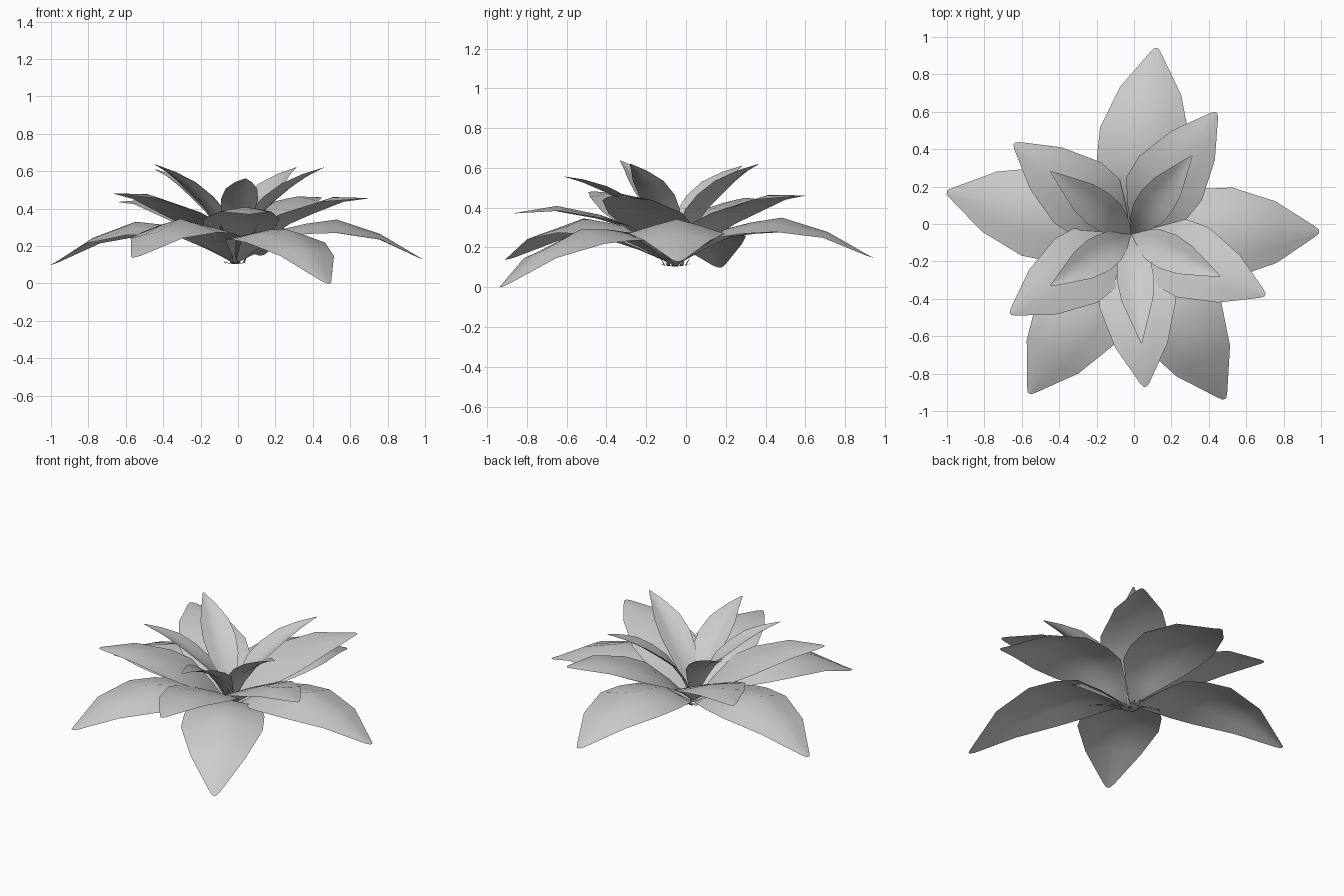
import bpy, math
from mathutils import Vector

if "Cube" in bpy.data.objects:
    bpy.data.objects.remove(bpy.data.objects["Cube"])

CENTRE = Vector((-0.015, -0.055, 0))
COLS = (-1, -0.5, 0, 0.5, 1)


def make_mesh(name, verts, faces):
    me = bpy.data.meshes.new(name)
    me.from_pydata(verts, [], faces)
    ob = bpy.data.objects.new(name, me)
    bpy.context.collection.objects.link(ob)
    for p in me.polygons:
        p.use_smooth = True
    return ob


def leaf(name, tip, rows):
    """Leaf sheet. rows: (fraction of length, half width, midrib z, edge lift)."""
    axis = Vector((tip[0], tip[1], 0)) - CENTRE
    side = Vector((-axis.y, axis.x, 0)).normalized()
    dz = tip[2] - rows[-1][2]
    verts, faces = [], []
    for t, w, z, lift in rows:
        for u in COLS:
            p = CENTRE + axis * t + side * (w * u)
            p.z = z + dz * t ** 1.5 + lift * abs(u) ** 1.15
            verts.append(p)
    n = len(COLS)
    for i in range(len(rows) - 1):
        for j in range(n - 1):
            a = i * n + j
            faces.append((a, a + n, a + n + 1, a + 1))
    return make_mesh(name, verts, faces)


# Outer tier: broad drooping leaves, ridge along the midrib
outer_rows = [(0, .015, .11, 0), (.06, .05, .145, 0), (.14, .12, .21, -.015),
              (.25, .205, .29, -.04), (.38, .237, .32, -.055),
              (.54, .242, .342, -.072), (.77, .165, .265, -.03),
              (.975, .03, .143, -.005), (1, .01, .13, 0)]
outer_tips = [(.12, .94, .15), (.99, -.04, .13), (.485, -.935, 0),
              (-.56, -.905, .14), (-1.0, .17, .10)]

# Middle tier: raised leaves with a slight ridge
middle_rows = [(0, .015, .12, 0), (.06, .04, .16, 0), (.14, .10, .225, 0),
               (.29, .195, .325, -.008), (.46, .205, .39, -.018),
               (.73, .14, .462, -.025), (.975, .025, .457, -.003),
               (1, .008, .455, 0)]
middle_tips = [(.44, .595, .46), (.70, -.38, .455), (.06, -.87, .37),
               (-.66, -.48, .48), (-.64, .43, .435)]

# Inner tier: narrow, steep, cupped leaves
inner_rows = [(0, .012, .13, 0), (.06, .035, .20, .005), (.13, .06, .27, .02),
              (.25, .09, .36, .03), (.41, .10, .43, .035), (.60, .085, .505, .03),
              (.80, .045, .57, .015), (.97, .01, .615, 0), (1, .004, .62, 0)]
inner_tips = [(.31, .365, .62), (.46, -.28, .62), (.04, -.635, .56),
              (-.445, -.33, .637), (-.445, .28, .61)]

for tier, tips, rows in (("outer", outer_tips, outer_rows),
                         ("middle", middle_tips, middle_rows),
                         ("inner", inner_tips, inner_rows)):
    for k, tip in enumerate(tips):
        leaf(f"{tier}_leaf_{k + 1}", tip, rows)

# Small pointed scales around the crown base
for k in range(10):
    a = k * math.tau / 10
    d = Vector((math.cos(a), math.sin(a), 0))
    s = Vector((-d.y, d.x, 0)) * .012
    up = Vector((0, 0, 1))
    h = .15 if k % 2 else .12
    verts = [CENTRE + d * .01 + s + up * .105, CENTRE + d * .01 - s + up * .105,
             CENTRE + d * .055 - s + up * .11, CENTRE + d * .055 + s + up * .11,
             CENTRE + d * .08 + up * h]
    make_mesh(f"base_scale_{k + 1}", verts, [(0, 1, 2, 3), (3, 2, 4)])
